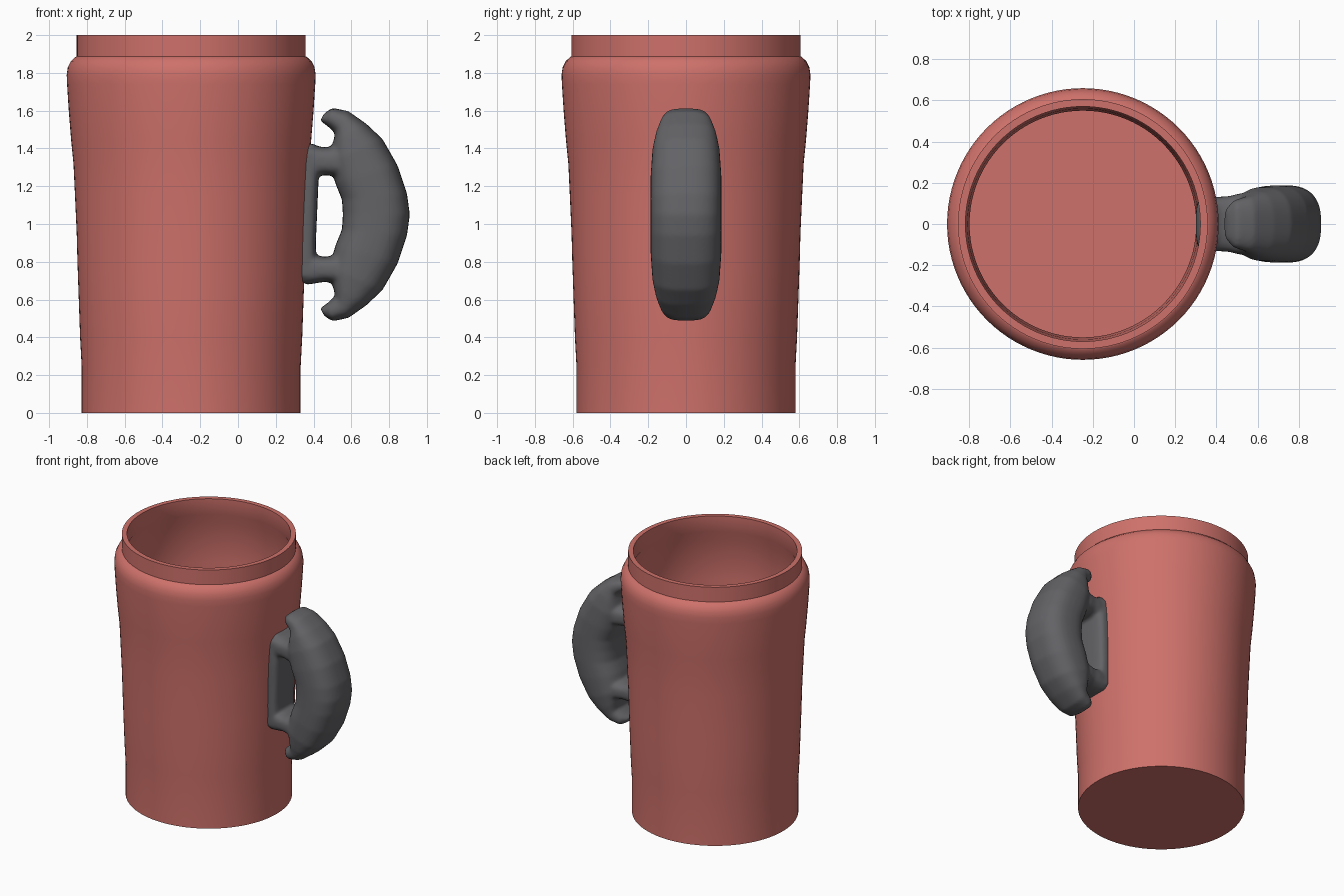
import bpy, bmesh, math
from mathutils import Vector

cube = bpy.data.objects.get("Cube")
if cube:
    bpy.data.objects.remove(cube, do_unlink=True)

AXIS_X = -0.248
MID_Z = 1.05


def material(name, rgb):
    mat = bpy.data.materials.new(name)
    mat.use_nodes = True
    colour = (*rgb, 1)
    mat.diffuse_color = colour
    mat.node_tree.nodes["Principled BSDF"].inputs["Base Color"].default_value = colour
    return mat


def finish(bm, name, mat):
    bmesh.ops.recalc_face_normals(bm, faces=bm.faces)
    mesh = bpy.data.meshes.new(name)
    bm.to_mesh(mesh)
    bm.free()
    mesh.materials.append(mat)
    obj = bpy.data.objects.new(name, mesh)
    bpy.context.collection.objects.link(obj)
    return obj


def smooth(obj, degrees):
    bpy.ops.object.select_all(action='DESELECT')
    obj.select_set(True)
    bpy.context.view_layer.objects.active = obj
    bpy.ops.object.shade_smooth_by_angle(angle=math.radians(degrees))


def skin(bm, rings):
    """Bridge closed rings of points and cap both ends."""
    loops = [[bm.verts.new(p) for p in ring] for ring in rings]
    n = len(loops[0])
    for a, b in zip(loops, loops[1:]):
        for i in range(n):
            j = (i + 1) % n
            bm.faces.new((a[i], a[j], b[j], b[i]))
    bm.faces.new(loops[0])
    bm.faces.new(loops[-1])


def loft(bm, rows, power=2.6, n=32):
    """Each row: inner x, z, outer x, z and half width of a rounded section."""
    def bend(v):
        return math.copysign(abs(v) ** (2 / power), v)
    rings = []
    for x1, z1, x2, z2, half in rows:
        inner, outer = Vector((x1, 0, z1)), Vector((x2, 0, z2))
        centre, reach = (inner + outer) / 2, (outer - inner) / 2
        angles = [math.tau * i / n for i in range(n)]
        rings.append([centre + reach * bend(math.cos(a))
                      + Vector((0, half * bend(math.sin(a)), 0)) for a in angles])
    skin(bm, rings)


red = material("coral red", (0.62, 0.165, 0.145))
grey = material("dark grey", (0.125, 0.125, 0.135))

# Cup: outer wall, neck, rim, hollow inside and floor
profile = [(0.58, 0), (0.58, 0.25), (0.588, 0.4), (0.595, 0.6), (0.602, 0.8),
           (0.606, 0.95), (0.615, 1.15), (0.623, 1.32), (0.636, 1.45),
           (0.648, 1.6), (0.657, 1.74), (0.659, 1.79), (0.653, 1.83),
           (0.637, 1.862), (0.612, 1.885), (0.606, 1.887), (0.606, 2),
           (0.57, 2), (0.57, 1.88), (0.61, 1.8), (0.6, 1.5), (0.575, 1.0),
           (0.56, 0.6), (0.55, 0.25), (0.55, 0.05)]
bm = bmesh.new()
skin(bm, [[(AXIS_X + r * math.cos(math.tau * i / 96), r * math.sin(math.tau * i / 96), z)
           for i in range(96)] for r, z in profile])
smooth(finish(bm, "cup", red), 35)

# Handle grip: upper half, mirrored to the lower half
upper = [(0.435, 1.545, 0.455, 1.585, 0.07), (0.47, 1.522, 0.50, 1.615, 0.115),
         (0.515, 1.48, 0.585, 1.597, 0.135), (0.50, 1.42, 0.68, 1.53, 0.16),
         (0.485, 1.33, 0.765, 1.45, 0.178), (0.515, 1.215, 0.845, 1.31, 0.187),
         (0.55, 1.13, 0.895, 1.16, 0.188)]
lower = [(a, 2 * MID_Z - b, c, 2 * MID_Z - d, w) for a, b, c, d, w in reversed(upper)]
bm = bmesh.new()
loft(bm, upper + [(0.555, MID_Z, 0.91, MID_Z, 0.188)] + lower)

# Mounting strap set in the cup wall
loft(bm, [(0.31, 0.69, 0.39, 0.69, 0.09), (0.30, 0.73, 0.415, 0.72, 0.125),
          (0.30, 0.9, 0.412, 0.9, 0.13), (0.30, 1.2, 0.425, 1.2, 0.135),
          (0.30, 1.38, 0.435, 1.38, 0.13), (0.32, 1.425, 0.405, 1.425, 0.09)], 3.5)

# Bridges joining the strap to the grip
for low, high in ((1.255, 1.41), (0.69, 0.83)):
    loft(bm, [(x, low - d, x, high + d, w) for x, d, w in
              ((0.36, 0.012, 0.125), (0.41, 0.004, 0.132), (0.46, -0.004, 0.135),
               (0.52, 0.004, 0.15), (0.57, 0.0, 0.14))], 3)

# Fuse the handle pieces into one soft moulded form
handle = finish(bm, "handle", grey)
fuse = handle.modifiers.new("fuse", 'REMESH')
fuse.mode = 'VOXEL'
fuse.voxel_size = 0.011
soften = handle.modifiers.new("soften", 'SMOOTH')
soften.factor = 0.5
soften.iterations = 8
bpy.ops.object.select_all(action='DESELECT')
handle.select_set(True)
bpy.context.view_layer.objects.active = handle
for modifier in ("fuse", "soften"):
    bpy.ops.object.modifier_apply(modifier=modifier)
if not handle.data.materials:
    handle.data.materials.append(grey)
smooth(handle, 60)
